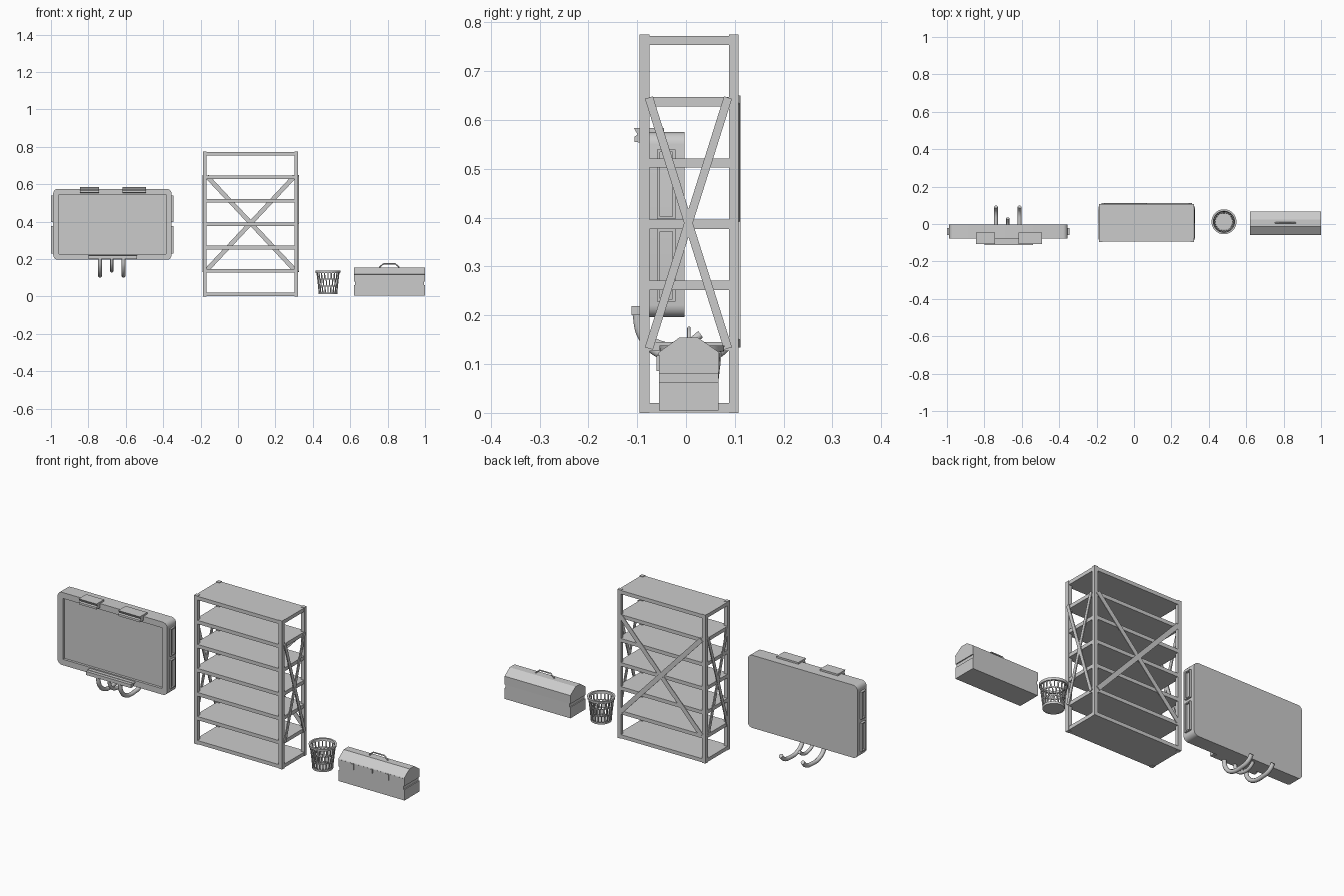
import bpy, bmesh, math
from mathutils import Vector, Matrix

if "Cube" in bpy.data.objects:
    bpy.data.objects.remove(bpy.data.objects["Cube"])


def finish(name, bm):
    bmesh.ops.recalc_face_normals(bm, faces=bm.faces)
    me = bpy.data.meshes.new(name)
    bm.to_mesh(me)
    bm.free()
    ob = bpy.data.objects.new(name, me)
    bpy.context.collection.objects.link(ob)
    return ob


def smooth(ob):
    bpy.ops.object.select_all(action='DESELECT')
    ob.select_set(True)
    bpy.context.view_layer.objects.active = ob
    bpy.ops.object.shade_smooth_by_angle(angle=math.radians(40))


def add_box(bm, lo, hi):
    lo, hi = Vector(lo), Vector(hi)
    m = Matrix.Translation((lo + hi) / 2) @ Matrix.Diagonal((*(hi - lo), 1))
    bmesh.ops.create_cube(bm, size=1, matrix=m)


def box(name, lo, hi):
    bm = bmesh.new()
    add_box(bm, lo, hi)
    return finish(name, bm)


def add_bar(bm, p, q, width, thick, normal):
    # flat strip from p to q, facing along normal
    p, q, n = Vector(p), Vector(q), Vector(normal)
    d = (q - p).normalized()
    n = (n - d * n.dot(d)).normalized()
    s = d.cross(n)
    rot = Matrix((s, n, d)).transposed().to_4x4()
    m = (Matrix.Translation((p + q) / 2) @ rot
         @ Matrix.Diagonal((width, thick, (q - p).length, 1)))
    bmesh.ops.create_cube(bm, size=1, matrix=m)


def prism(bm, pts, offset):
    # polygon extruded along offset; returns the starting cap
    f = bm.faces.new([bm.verts.new(p) for p in pts])
    r = bmesh.ops.extrude_face_region(bm, geom=[f], use_keep_orig=True)
    bmesh.ops.translate(bm, vec=offset,
                        verts=[v for v in r['geom'] if isinstance(v, bmesh.types.BMVert)])
    bmesh.ops.recalc_face_normals(bm, faces=bm.faces)
    return f


def sink(bm, face, border, depth):
    n = face.normal.copy()
    bmesh.ops.inset_region(bm, faces=[face], thickness=border)
    r = bmesh.ops.extrude_face_region(bm, geom=[face])
    vs = [v for v in r['geom'] if isinstance(v, bmesh.types.BMVert)]
    bmesh.ops.delete(bm, geom=[face], context='FACES_ONLY') if face.is_valid else None
    bmesh.ops.translate(bm, vec=-n * depth, verts=vs)


def tube(name, pts, radius, bezier=True):
    cu = bpy.data.curves.new(name, 'CURVE')
    cu.dimensions = '3D'
    cu.bevel_depth, cu.bevel_resolution, cu.use_fill_caps = radius, 3, True
    if bezier:
        sp = cu.splines.new('BEZIER')
        sp.bezier_points.add(len(pts) - 1)
        for b, p in zip(sp.bezier_points, pts):
            b.co = p
            b.handle_left_type = b.handle_right_type = 'AUTO'
        sp.resolution_u = 8
    else:
        sp = cu.splines.new('POLY')
        sp.points.add(len(pts) - 1)
        for b, p in zip(sp.points, pts):
            b.co = (*p, 1)
    ob = bpy.data.objects.new(name, cu)
    bpy.context.collection.objects.link(ob)
    bpy.ops.object.select_all(action='DESELECT')
    ob.select_set(True)
    bpy.context.view_layer.objects.active = ob
    bpy.ops.object.convert(target='MESH')
    smooth(bpy.context.object)


# Wall board: rounded slab with recessed front
X0, X1, Z0, Z1, R = -0.988, -0.355, 0.196, 0.575, 0.025
pts = []
for cx, cz, a0 in ((X1 - R, Z1 - R, 0), (X0 + R, Z1 - R, 90),
                   (X0 + R, Z0 + R, 180), (X1 - R, Z0 + R, 270)):
    for k in range(6):
        a = math.radians(a0 + 18 * k)
        pts.append((cx + R * math.cos(a), -0.077, cz + R * math.sin(a)))
bm = bmesh.new()
sink(bm, prism(bm, pts, (0, 0.074, 0)), 0.031, 0.013)
smooth(finish("board", bm))

# Framed side grips
for side, xo, xi in (("left", -1.0, -0.986), ("right", -0.345, -0.357)):
    for level, za, zb in (("lower", 0.228, 0.377), ("upper", 0.397, 0.54)):
        bm = bmesh.new()
        loop = [(xo, -0.075 + 0.016, za), (xo, -0.022, za), (xo, -0.022, zb), (xo, -0.059, zb)]
        sink(bm, prism(bm, loop, (xi - xo, 0, 0)), 0.008, 0.01)
        finish(f"board_grip_{side}_{level}", bm)

# Top clips: plate with hanging lip
for i, (xa, xb) in enumerate(((-0.845, -0.742), (-0.617, -0.492))):
    bm = bmesh.new()
    prof = [(-0.045, 0.574), (-0.045, 0.584), (-0.107, 0.584), (-0.099, 0.570),
            (-0.106, 0.566), (-0.106, 0.555), (-0.076, 0.553), (-0.076, 0.574)]
    prism(bm, [(xa, y, z) for y, z in prof], (xb - xa, 0, 0))
    finish(f"board_clip_{i}", bm)

# Ledge and hooks under the board
bm = bmesh.new()
prism(bm, [(-0.803, -0.095, 0.221), (-0.537, -0.095, 0.221),
           (-0.552, -0.095, 0.199), (-0.788, -0.095, 0.199)], (0, 0.022, 0))
add_box(bm, (-0.80, -0.112, 0.201), (-0.54, -0.09, 0.219))
finish("hook_ledge", bm)
for i, x in enumerate((-0.738, -0.612)):
    tube(f"long_hook_{i}", [(x, -0.101, 0.21), (x, -0.088, 0.155), (x, -0.045, 0.118),
                            (x, 0.02, 0.112), (x, 0.065, 0.122), (x, 0.092, 0.148)], 0.0105)
tube("short_hook", [(-0.675, -0.102, 0.21), (-0.675, -0.086, 0.163), (-0.675, -0.045, 0.138),
                    (-0.675, 0, 0.140), (-0.675, 0.03, 0.161)], 0.0085)

# Shelf unit: posts, shelves and cross braces
SX0, SX1, SY0, SY1, P = -0.188, 0.321, -0.095, 0.108, 0.02
for nx, x in (("left", SX0), ("right", SX1 - P)):
    for ny, y in (("front", SY0), ("back", SY1 - P)):
        box(f"shelf_post_{ny}_{nx}", (x, y, 0), (x + P, y + P, 0.775))
for i in range(7):
    z = 0.001 + 0.1254 * i
    box(f"shelf_{i}", (SX0 + 0.002, SY0 + 0.002, z), (SX1 - 0.002, SY1 - 0.002, z + 0.019))
for name, x in (("left", SX0), ("right", SX1 + 0.002)):
    bm = bmesh.new()
    for s in (0, 0.001):
        ya, yb = (-0.076, 0.086) if s else (0.086, -0.076)
        add_bar(bm, (x + s, ya, 0.646), (x + s, yb, 0.132), 0.017, 0.005, (1, 0, 0))
    finish(f"side_brace_{name}", bm)
bm = bmesh.new()
for s in (0, 0.001):
    xa, xb = (-0.166, 0.302) if s else (0.302, -0.166)
    add_bar(bm, (xa, 0.109 + s, 0.642), (xb, 0.109 + s, 0.142), 0.024, 0.004, (0, 1, 0))
finish("back_brace", bm)

# Waste basket: rings, staggered slats and floor
C = Vector((0.481, 0.012, 0))


def rad(z):
    return 0.049 + (z - 0.013) * 0.11


def ring(name, za, zb, out, t, seg=40):
    bm = bmesh.new()
    loop = [(rad(za) + out, za), (rad(zb) + out, zb), (rad(zb) - t, zb), (rad(za) - t, za)]
    rows = [[bm.verts.new(C + Vector((r * math.cos(k * math.tau / seg),
                                      r * math.sin(k * math.tau / seg), z)))
             for k in range(seg)] for r, z in loop]
    for j in range(4):
        a, b = rows[j], rows[(j + 1) % 4]
        for k in range(seg):
            n = (k + 1) % seg
            bm.faces.new((a[k], a[n], b[n], b[k]))
    smooth(finish(name, bm))


ring("basket_rim", 0.126, 0.138, 0.004, 0.006)
ring("basket_ring_upper", 0.091, 0.096, 0.0, 0.004)
ring("basket_ring_lower", 0.052, 0.057, 0.0, 0.004)
ring("basket_base_ring", 0.012, 0.022, 0.001, 0.004)
bm = bmesh.new()
for row, (za, zb) in enumerate(((0.02, 0.054), (0.054, 0.093), (0.093, 0.128))):
    for k in range(20):
        a = (k + 0.5 * (row % 2)) * math.tau / 20
        d = Vector((math.cos(a), math.sin(a), 0))
        p, q = (C + d * (rad(z) - 0.002) + Vector((0, 0, z)) for z in (za, zb))
        add_bar(bm, p, q, 0.006, 0.004, d)
finish("basket_slats", bm)
bm = bmesh.new()
bmesh.ops.create_cone(bm, cap_ends=True, segments=40, radius1=0.048, radius2=0.048, depth=0.005,
                      matrix=Matrix.Translation(C + Vector((0, 0, 0.0155))))
finish("basket_floor", bm)

# Toolbox: lower tray, recessed end band, peaked lid
box("toolbox_tray", (0.62, -0.055, 0.005), (1.0, 0.067, 0.062))
box("toolbox_band", (0.625, -0.055, 0.062), (0.995, 0.067, 0.08))
bm = bmesh.new()
lid = [(-0.055, 0.08), (-0.055, 0.118), (-0.058, 0.12), (-0.056, 0.124), (-0.014, 0.154),
       (0.025, 0.154), (0.068, 0.124), (0.067, 0.08)]
prism(bm, [(0.62, y, z) for y, z in lid], (0.38, 0, 0))
finish("toolbox_lid", bm)
for i, (x, w, zb) in enumerate(((0.702, 0.006, 0.086), (0.812, 0.005, 0.1), (0.905, 0.006, 0.086))):
    box(f"toolbox_latch_{i}", (x - w, -0.060, zb), (x + w, -0.054, 0.118))
tube("toolbox_handle", [(0.755, 0.006, 0.152), (0.760, 0.006, 0.160), (0.778, 0.006, 0.174),
                        (0.84, 0.006, 0.174), (0.858, 0.006, 0.160), (0.863, 0.006, 0.152)],
     0.0035, bezier=False)
